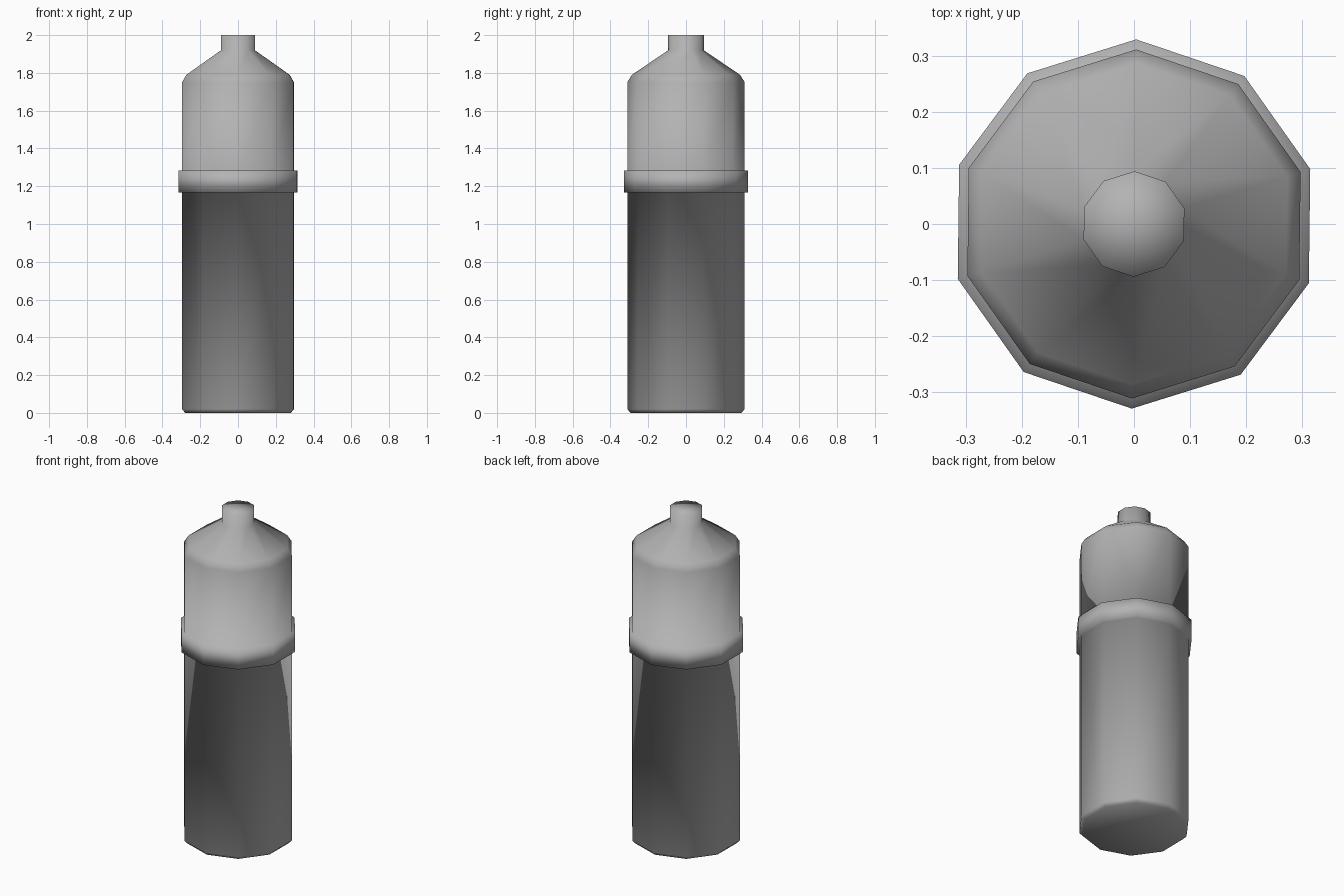
import bpy, bmesh, math

if "Cube" in bpy.data.objects:
    bpy.data.objects.remove(bpy.data.objects["Cube"])

SIDES = 10
TURN = math.radians(89.3)  # a corner points (almost) straight back


def lathe(name, profile, grey):
    """Turn a (radius, z) profile into a closed, smooth-shaded ten-sided object."""
    bm = bmesh.new()
    rings = []
    for r, z in profile:
        angles = [TURN + 2 * math.pi * i / SIDES for i in range(SIDES)]
        rings.append([bm.verts.new((r * math.cos(a), r * math.sin(a), z)) for a in angles])
    bottom = bm.verts.new((0, 0, profile[0][1]))
    top = bm.verts.new((0, 0, profile[-1][1]))
    for i in range(SIDES):
        j = (i + 1) % SIDES
        for low, high in zip(rings, rings[1:]):
            bm.faces.new((low[i], low[j], high[j], high[i]))
        bm.faces.new((rings[0][j], rings[0][i], bottom))
        bm.faces.new((rings[-1][i], rings[-1][j], top))
    for f in bm.faces:
        f.smooth = True
    mesh = bpy.data.meshes.new(name)
    bm.to_mesh(mesh)
    bm.free()
    mat = bpy.data.materials.new("dark_grey")
    mat.diffuse_color = (grey, grey, grey, 1)
    mat.use_nodes = True
    mat.node_tree.nodes["Principled BSDF"].inputs["Base Color"].default_value = mat.diffuse_color
    mesh.materials.append(mat)
    obj = bpy.data.objects.new(name, mesh)
    bpy.context.collection.objects.link(obj)
    return obj


# Bottle: chamfered base, wall with raised collar, sloped shoulder, narrow neck
lathe("bottle", [
    (0.293, 0.0), (0.311, 0.02),
    (0.311, 1.168), (0.329, 1.168), (0.329, 1.283), (0.311, 1.283),
    (0.311, 1.75), (0.286, 1.79),
    (0.094, 1.92), (0.094, 2.0),
], 0.45)
